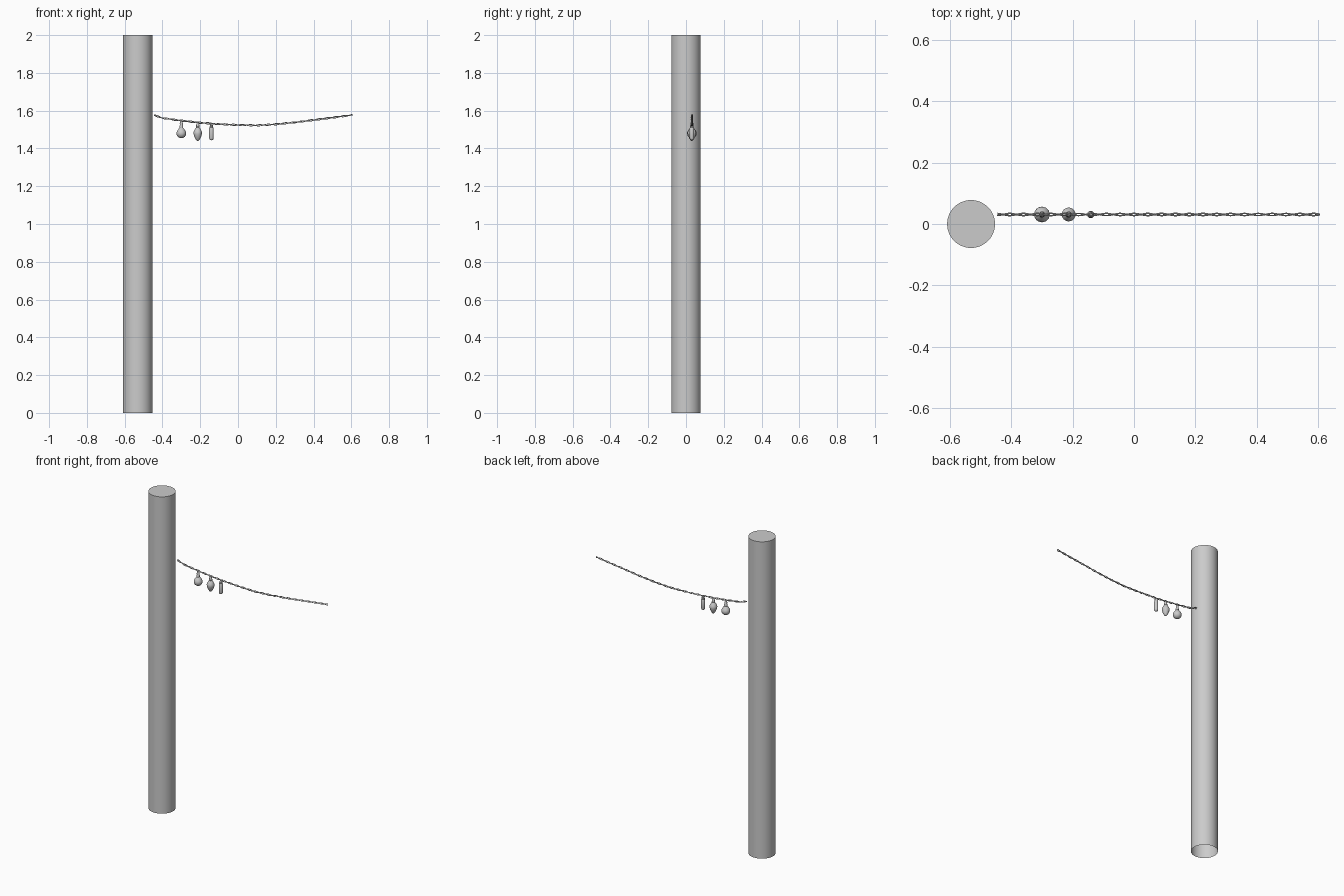
import bpy, bmesh, math

if "Cube" in bpy.data.objects:
    bpy.data.objects.remove(bpy.data.objects["Cube"])

Y = 0.031  # depth of the hanging wire


def lathe(name, profile, x, y, segs=24):
    """Revolve (radius, z) points around a vertical axis; zero radius closes an end."""
    bm = bmesh.new()
    rings = []
    for r, z in profile:
        n = 1 if r == 0 else segs
        rings.append([bm.verts.new((r * math.cos(math.tau * i / segs),
                                    r * math.sin(math.tau * i / segs), z)) for i in range(n)])
    for a, b in zip(rings, rings[1:]):
        for i in range(segs):
            quad = [a[i % len(a)], a[(i + 1) % len(a)], b[(i + 1) % len(b)], b[i % len(b)]]
            bm.faces.new(list(dict.fromkeys(quad)))
    mesh = bpy.data.meshes.new(name)
    bm.to_mesh(mesh)
    bm.free()
    obj = bpy.data.objects.new(name, mesh)
    obj.location = (x, y, 0)
    bpy.context.collection.objects.link(obj)
    bpy.ops.object.select_all(action='DESELECT')
    obj.select_set(True)
    bpy.context.view_layer.objects.active = obj
    bpy.ops.object.shade_smooth_by_angle(angle=math.radians(40))
    return obj


# Pole: capped on top, open underneath
lathe("pole", [(0.078, 0), (0.078, 2), (0, 2)], -0.531, 0, 48)

# Sagging wire path as (x, z) points
path = [(-0.445, 1.577), (-0.40, 1.561), (-0.30, 1.547), (-0.20, 1.536), (-0.10, 1.529),
        (0.0, 1.524), (0.10, 1.522), (0.20, 1.528), (0.30, 1.538), (0.45, 1.557), (0.606, 1.577)]


def wire_z(x):
    for (x0, z0), (x1, z1) in zip(path, path[1:]):
        if x <= x1:
            break
    return z0 + (z1 - z0) * (x - x0) / (x1 - x0)


# Two strands twisted around the path
for k in range(2):
    curve = bpy.data.curves.new("wire_strand", 'CURVE')
    curve.dimensions = '3D'
    curve.bevel_depth = 0.0025
    curve.bevel_resolution = 1
    curve.use_fill_caps = True
    spline = curve.splines.new('POLY')
    n = 200
    spline.points.add(n - 1)
    for i, p in enumerate(spline.points):
        x = path[0][0] + (path[-1][0] - path[0][0]) * i / (n - 1)
        a = math.tau * x / 0.09 + math.pi * k
        p.co = (x, Y + 0.0035 * math.cos(a), wire_z(x) + 0.0035 * math.sin(a), 1)
    bpy.context.collection.objects.link(bpy.data.objects.new(f"wire_strand_{k + 1}", curve))

# Bulb glass profiles, from the bottom up
round_glass = [(0, 1.454)] + [(0.0255 * math.sin(t), 1.4795 - 0.0255 * math.cos(t))
                              for t in [0.3 * j for j in range(1, 8)]] + [(0.015, 1.503), (0.008, 1.510), (0.007, 1.514)]
oval_glass = [(0, 1.440), (0.005, 1.441), (0.009, 1.445), (0.014, 1.454), (0.019, 1.465), (0.022, 1.477),
              (0.0225, 1.484), (0.020, 1.493), (0.015, 1.502), (0.010, 1.509), (0.008, 1.514)]
tube_glass = [(0, 1.443), (0.006, 1.4445), (0.010, 1.448), (0.012, 1.454),
              (0.012, 1.506), (0.010, 1.511), (0.007, 1.514)]

# Bulbs with ribbed sockets hanging from the wire
for name, glass, x in (("round", round_glass, -0.30), ("oval", oval_glass, -0.213), ("tube", tube_glass, -0.141)):
    lathe(f"{name}_bulb", glass, x, Y)
    top = wire_z(x)
    h = top - 1.510
    socket = [(0, 1.510), (0.009, 1.510), (0.010, 1.510 + h * 0.25), (0.008, 1.510 + h * 0.35),
              (0.0085, 1.510 + h * 0.6), (0.006, 1.510 + h * 0.75), (0.004, top - 0.001), (0, top)]
    lathe(f"{name}_socket", socket, x, Y, 16)
